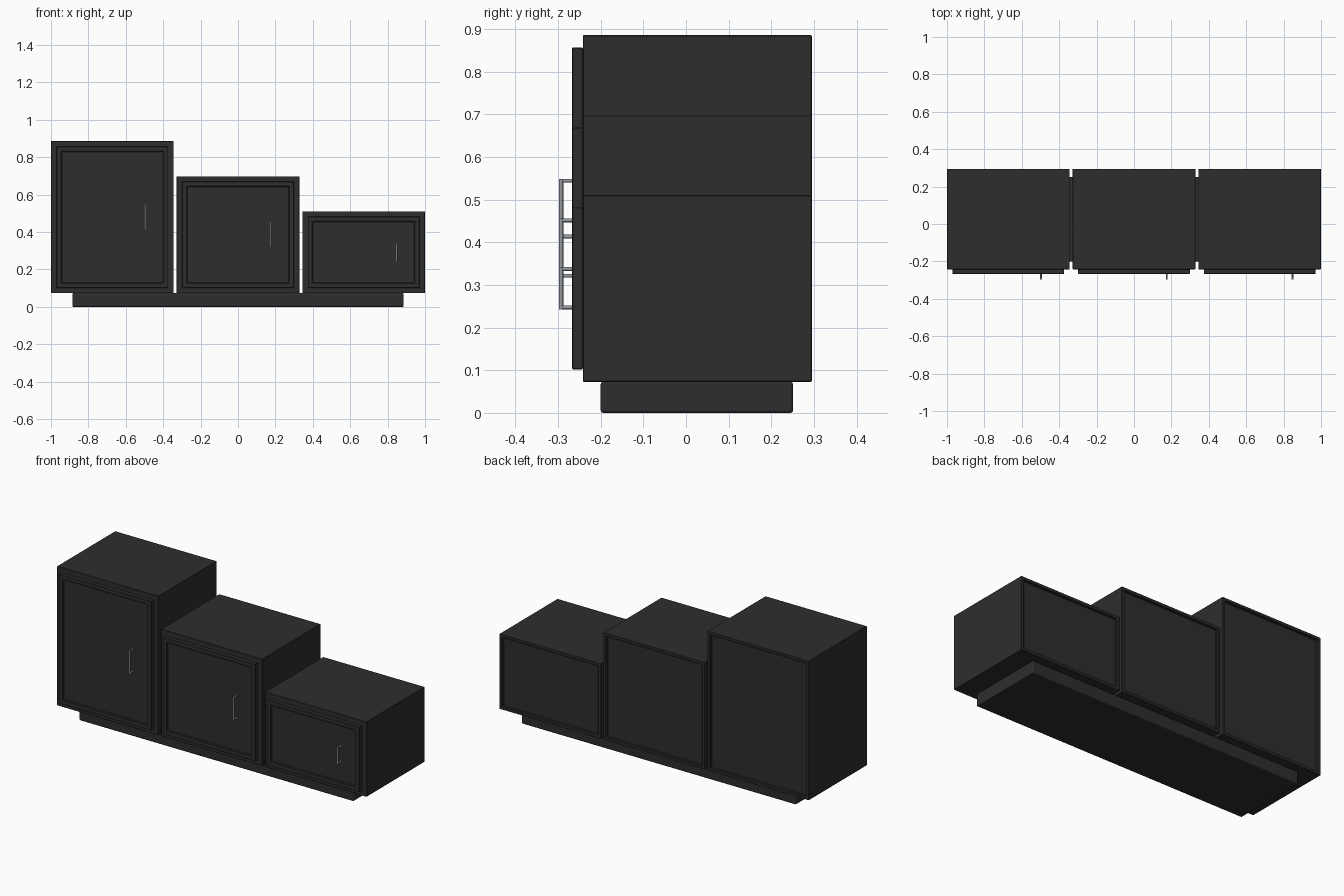
import bpy, bmesh, math
from mathutils import Vector

cube = bpy.data.objects.get("Cube")
if cube:
    bpy.data.objects.remove(cube, do_unlink=True)


def material(name, color, metallic=0.0, roughness=0.6):
    m = bpy.data.materials.new(name)
    m.use_nodes = True
    m.diffuse_color = (*color, 1)
    shader = m.node_tree.nodes["Principled BSDF"]
    shader.inputs["Base Color"].default_value = (*color, 1)
    shader.inputs["Metallic"].default_value = metallic
    shader.inputs["Roughness"].default_value = roughness
    return m


CHARCOAL = material("charcoal paint", (0.027, 0.027, 0.027))
STEEL = material("steel grey", (0.30, 0.32, 0.35))


def box(name, x, y, z, mat, bevel=0.0, segments=1, inset=None):
    """Box from (min, max) ranges; inset = (y direction, border, depth)."""
    bm = bmesh.new()
    bmesh.ops.create_cube(bm, size=1)
    center = Vector([(r[0] + r[1]) / 2 for r in (x, y, z)])
    size = [r[1] - r[0] for r in (x, y, z)]
    for v in bm.verts:
        v.co = Vector([c * s for c, s in zip(v.co, size)])
    if inset:
        direction, border, depth = inset
        bm.normal_update()
        panel = next(f for f in bm.faces if f.normal.y * direction > 0.9)
        # Flat border, then a straight step down to the panel
        bmesh.ops.inset_region(bm, faces=[panel], thickness=border)
        bmesh.ops.inset_region(bm, faces=[panel], thickness=0.002, depth=-depth)
    mesh = bpy.data.meshes.new(name)
    bm.to_mesh(mesh)
    bm.free()
    mesh.materials.append(mat)
    obj = bpy.data.objects.new(name, mesh)
    obj.location = center
    bpy.context.collection.objects.link(obj)
    if bevel:
        mod = obj.modifiers.new("Soft edges", "BEVEL")
        mod.width = bevel
        mod.segments = segments
        mod.limit_method = "ANGLE"
        mod.angle_limit = math.radians(40)
    return obj


def cylinder(name, start, end, radius, mat):
    start, end = Vector(start), Vector(end)
    bpy.ops.mesh.primitive_cylinder_add(
        vertices=16, radius=radius, depth=(end - start).length,
        location=(start + end) / 2)
    obj = bpy.context.object
    obj.name = name
    obj.rotation_euler = (end - start).to_track_quat("Z", "Y").to_euler()
    obj.data.materials.append(mat)
    bpy.ops.object.shade_smooth_by_angle(angle=math.radians(40))


BOTTOM, FRONT, BACK = 0.073, -0.242, 0.295
HALF, GAP, DOOR_FRONT = 0.328, 0.029, -0.267

# Plinth under all three cabinets
box("plinth", (-0.886, 0.886), (-0.2, 0.251), (0, BOTTOM), CHARCOAL, 0.006, 3)

# Stepped cabinets: name, centre x, top z, handle bottom and top z
for label, cx, top, h0, h1 in (("tall", -0.672, 0.886, 0.409, 0.549),
                               ("middle", 0.0, 0.698, 0.317, 0.456),
                               ("low", 0.672, 0.511, 0.243, 0.342)):
    # Carcass with a recessed back panel
    box(label + "_cabinet", (cx - HALF, cx + HALF), (FRONT, BACK), (BOTTOM, top),
        CHARCOAL, 0.002, 1, (1, 0.025, 0.012))
    # Framed door
    box(label + "_door", (cx - HALF + GAP, cx + HALF - GAP), (DOOR_FRONT, FRONT),
        (BOTTOM + GAP, top - GAP), CHARCOAL, 0.002, 1, (-1, 0.036, 0.008))
    # Handle: upright bar on two posts reaching the recessed panel
    hx, bar_y, r = cx + 0.175, -0.293, 0.0045
    cylinder(label + "_handle_bar", (hx, bar_y, h0), (hx, bar_y, h1), 0.0052, STEEL)
    for end, z in (("lower", h0 + r), ("upper", h1 - r)):
        cylinder(f"{label}_handle_{end}_post", (hx, bar_y, z),
                 (hx, DOOR_FRONT + 0.010, z), r, STEEL)
